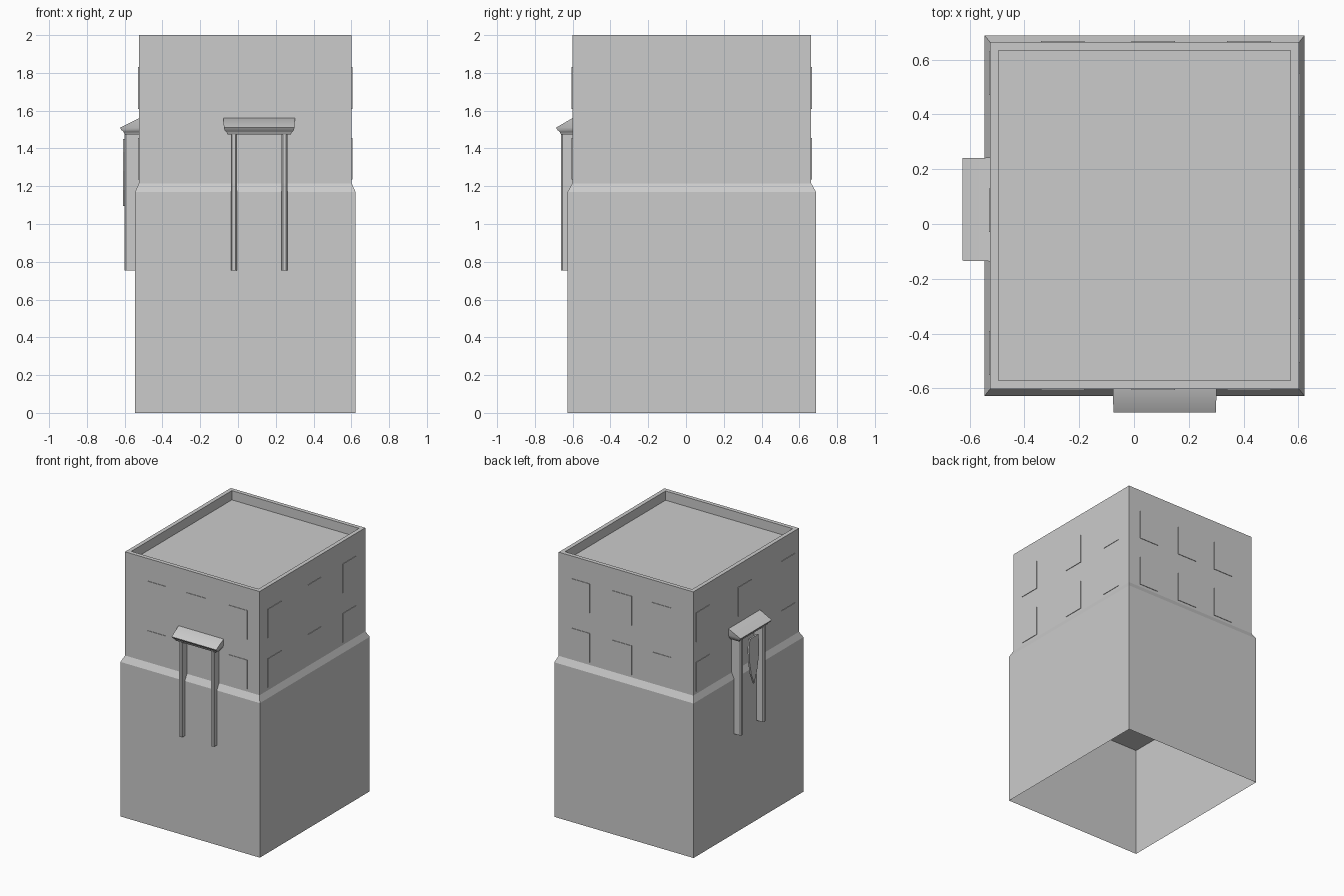
import bpy
import bmesh
from mathutils import Vector

if "Cube" in bpy.data.objects:
    bpy.data.objects.remove(bpy.data.objects["Cube"])

# upper wall planes
X0, X1, Y0, Y1 = -0.525, 0.602, -0.602, 0.663


def finish(name, bm, smooth=False):
    bmesh.ops.recalc_face_normals(bm, faces=bm.faces)
    me = bpy.data.meshes.new(name)
    bm.to_mesh(me)
    bm.free()
    ob = bpy.data.objects.new(name, me)
    bpy.context.collection.objects.link(ob)
    if smooth:
        bpy.context.view_layer.objects.active = ob
        ob.select_set(True)
        bpy.ops.object.shade_smooth_by_angle(angle=0.6)
        ob.select_set(False)
    return ob


def loft(name, rings, cap_start=True, cap_end=True, smooth=False):
    bm = bmesh.new()
    vs = [[bm.verts.new(p) for p in r] for r in rings]
    n = len(rings[0])
    for a, b in zip(vs, vs[1:]):
        for i in range(n):
            bm.faces.new((a[i], a[(i + 1) % n], b[(i + 1) % n], b[i]))
    if cap_start:
        bm.faces.new(vs[0])
    if cap_end:
        bm.faces.new(vs[-1])
    return finish(name, bm, smooth)


def rect(x0, x1, y0, y1, z):
    return [(x0, y0, z), (x1, y0, z), (x1, y1, z), (x0, y1, z)]


# map (along wall, outward, up) to world for each wall
WALL = {
    'front': lambda u, d, z: Vector((u, Y0 - d, z)),
    'back': lambda u, d, z: Vector((u, Y1 + d, z)),
    'left': lambda u, d, z: Vector((X0 - d, u, z)),
    'right': lambda u, d, z: Vector((X1 + d, u, z)),
}

# building shell: open base, ledge, parapet and sunken roof
t = 0.031
loft("building_shell", [
    rect(-0.545, 0.622, -0.627, 0.688, 0),
    rect(-0.545, 0.622, -0.627, 0.688, 1.17),
    rect(X0, X1, Y0, Y1, 1.215),
    rect(X0, X1, Y0, Y1, 2.0),
    rect(X0 + t, X1 - t, Y0 + t, Y1 - t, 2.0),
    rect(X0 + t, X1 - t, Y0 + t, Y1 - t, 1.93),
], cap_start=False)

# inner floor seen through the open base
bm = bmesh.new()
bm.faces.new([bm.verts.new(p) for p in rect(-0.545, 0.622, -0.627, 0.688, 0.84)])
finish("inner_floor", bm)


# thin raised window panels, two rows of three per wall
COLUMNS = {
    'front': (-0.26, 0.07, 0.42), 'back': (-0.26, 0.07, 0.42),
    'right': (-0.425, 0.055, 0.47), 'left': (-0.47, 0.05, 0.55),
}
for wall, cols in COLUMNS.items():
    f = WALL[wall]
    for c, u in enumerate(cols):
        for r, z in enumerate((1.235, 1.61)):
            if wall in ('front', 'left') and c == 1 and r == 0:
                continue  # porch stands here
            a, b = u - 0.08, u + 0.08
            loft(f"window_{wall}_{r}_{c}", [
                [f(a, d, z), f(b, d, z), f(b, d, z + 0.22), f(a, d, z + 0.22)]
                for d in (-0.01, 0.004)])


def porch(wall, centre, depth, pillar_depth):
    f = WALL[wall]
    # moulded hood with sloping top: (half width, inset from front, height)
    steps = [(0.168, 0.026, 1.475), (0.172, 0.02, 1.485), (0.178, 0.018, 1.49),
             (0.183, 0.008, 1.497), (0.187, 0.0, 1.51), (0.189, depth, 1.56)]
    loft(f"hood_{wall}", [
        [f(centre - w, -0.01, z), f(centre + w, -0.01, z),
         f(centre + w, depth - i, z), f(centre - w, depth - i, z)]
        for w, i, z in steps], smooth=True)
    # chamfered pillars
    section = [(-0.016, -0.01), (-0.016, pillar_depth - 0.008), (-0.009, pillar_depth),
               (0.009, pillar_depth), (0.016, pillar_depth - 0.008), (0.016, -0.01)]
    for s in (-1, 1):
        loft(f"pillar_{wall}_{s}", [
            [f(centre + s * 0.134 + u, d, z) for u, d in section] for z in (0.755, 1.478)])


porch('front', 0.112, 0.086, 0.06)
porch('left', 0.053, 0.1, 0.077)

# pointed shield hanging under the left hood
half = [(0.05, 1.45), (0.06, 1.38), (0.055, 1.28), (0.035, 1.18), (0.0, 1.095)]
outline = [(u, z) for u, z in half] + [(-u, z) for u, z in half[-2::-1]]
loft("hanging_shield", [
    [WALL['left'](0.053 + u, d, z) for u, z in outline] for d in (0.07, 0.083)])
